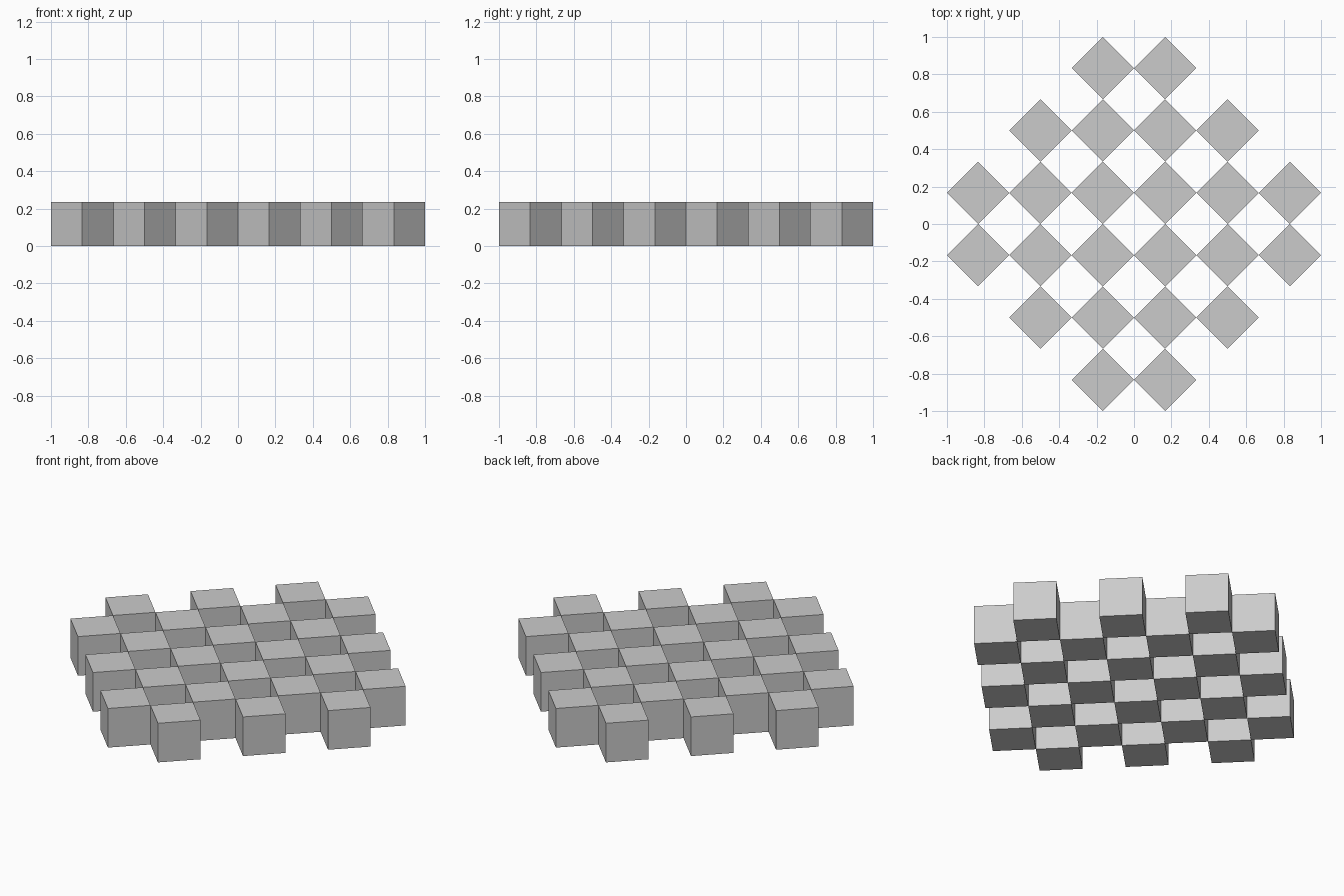
import bpy
import bmesh
from math import pi, sqrt
from mathutils import Matrix

if "Cube" in bpy.data.objects:
    bpy.data.objects.remove(bpy.data.objects["Cube"])

STEP = 1 / 3               # spacing between block centres
SIDE = STEP / sqrt(2)      # cube edge, so corners of neighbours meet


def block(name, x, y):
    """One cube turned 45 degrees, standing on the ground."""
    mesh = bpy.data.meshes.new(name)
    bm = bmesh.new()
    bmesh.ops.create_cube(bm, size=SIDE, matrix=Matrix.Rotation(pi / 4, 4, 'Z'))
    bm.to_mesh(mesh)
    bm.free()
    obj = bpy.data.objects.new(name, mesh)
    obj.location = (x, y, SIDE / 2)
    bpy.context.collection.objects.link(obj)


# Checkerboard of blocks filling a diamond outline
for row in range(6):
    for col in range(6):
        x, y = (col - 2.5) * STEP, (row - 2.5) * STEP
        if abs(x) + abs(y) < 1.01:
            block(f"checker_block_{row + 1}_{col + 1}", x, y)
